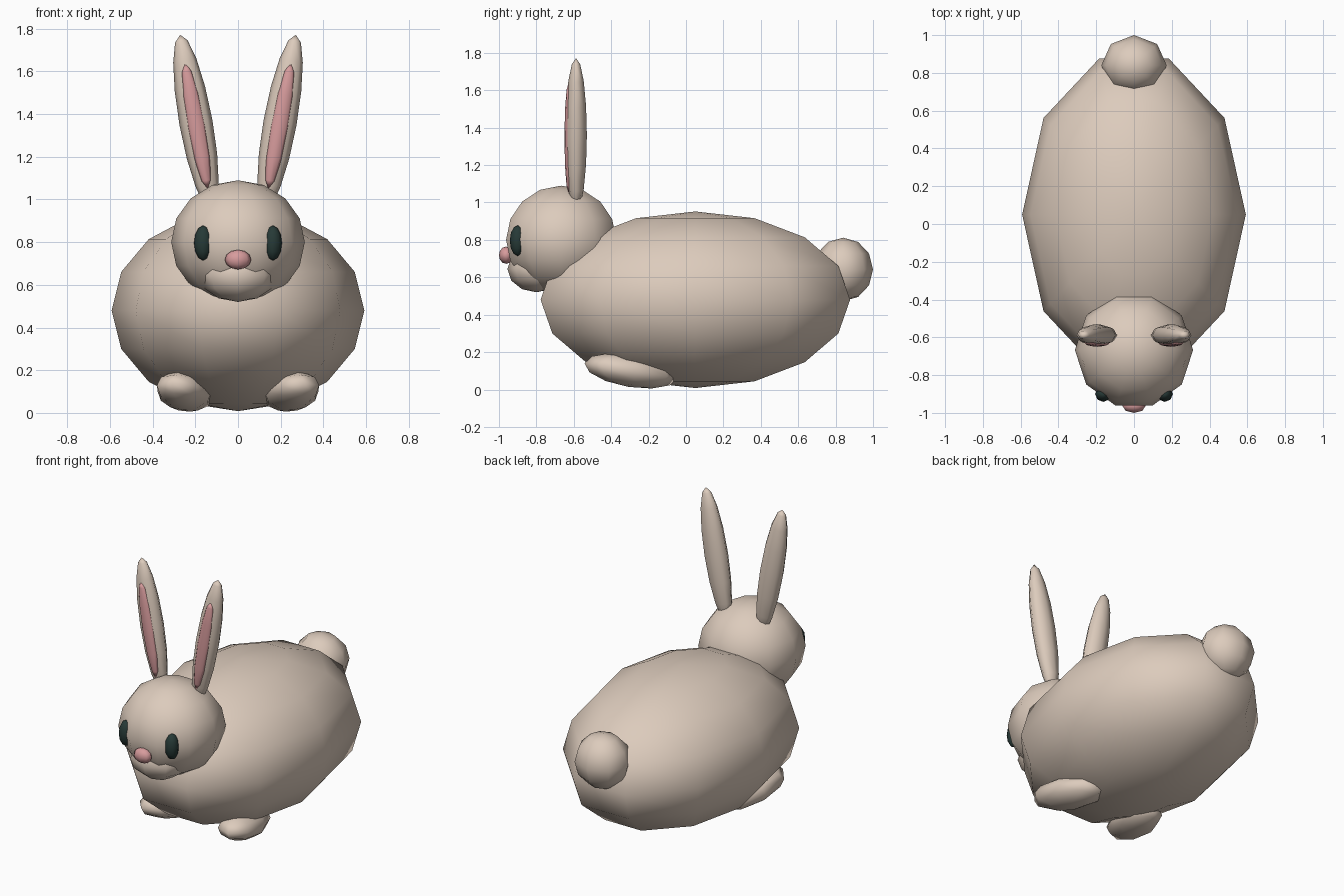
import bpy, bmesh
from math import radians
from mathutils import Matrix

if "Cube" in bpy.data.objects:
    bpy.data.objects.remove(bpy.data.objects["Cube"])


def material(name, rgb):
    m = bpy.data.materials.new(name)
    m.diffuse_color = (*rgb, 1)
    m.use_nodes = True
    m.node_tree.nodes["Principled BSDF"].inputs["Base Color"].default_value = m.diffuse_color
    return m


FUR = material("beige_fur", (0.72, 0.60, 0.505))
PINK = material("soft_pink", (0.68, 0.33, 0.335))
DARK = material("dark_green", (0.02, 0.042, 0.038))


def ellipsoid(name, loc, semi, mat, segs=10, rings=8, rot=(0, 0, 0)):
    """Smooth low-poly ellipsoid with a vertex column on the x axis."""
    mesh = bpy.data.meshes.new(name)
    bm = bmesh.new()
    bmesh.ops.create_uvsphere(bm, u_segments=segs, v_segments=rings, radius=1,
                              matrix=Matrix.Rotation(radians(90), 4, 'Z'))
    bmesh.ops.scale(bm, vec=semi, verts=bm.verts)
    for f in bm.faces:
        f.smooth = True
    bm.to_mesh(mesh)
    bm.free()
    mesh.materials.append(mat)
    ob = bpy.data.objects.new(name, mesh)
    ob.location = loc
    ob.rotation_euler = [radians(a) for a in rot]
    bpy.context.collection.objects.link(ob)
    return ob


# Body, head and tail
ellipsoid("body", (0, 0.05, 0.48), (0.592, 0.87, 0.472), FUR)
ellipsoid("head", (0, -0.667, 0.80), (0.313, 0.31, 0.29), FUR)
ellipsoid("tail", (0, 0.84, 0.642), (0.173, 0.16, 0.17), FUR, 8, 6)

# Muzzle and nose
ellipsoid("muzzle", (0, -0.80, 0.645), (0.18, 0.155, 0.125), FUR, 8, 6)
ellipsoid("nose", (0, -0.962, 0.718), (0.062, 0.038, 0.046), PINK, 8, 6)

# Paired parts
for side, s in (("left", -1), ("right", 1)):
    ellipsoid(side + "_eye", (s * 0.163, -0.9, 0.796), (0.043, 0.042, 0.082), DARK, 8, 6)
    ellipsoid(side + "_ear", (s * 0.197, -0.588, 1.36), (0.078, 0.058, 0.418), FUR,
              8, 8, (0, s * 10.2, 0))
    ellipsoid(side + "_inner_ear", (s * 0.195, -0.628, 1.345), (0.043, 0.022, 0.3), PINK,
              8, 6, (0, s * 10.2, 0))
    # Foot with toes lifted and turned outward
    ellipsoid(side + "_foot", (s * 0.25, -0.295, 0.1), (0.13, 0.257, 0.087), FUR,
              8, 6, (-9, 0, s * 13))
